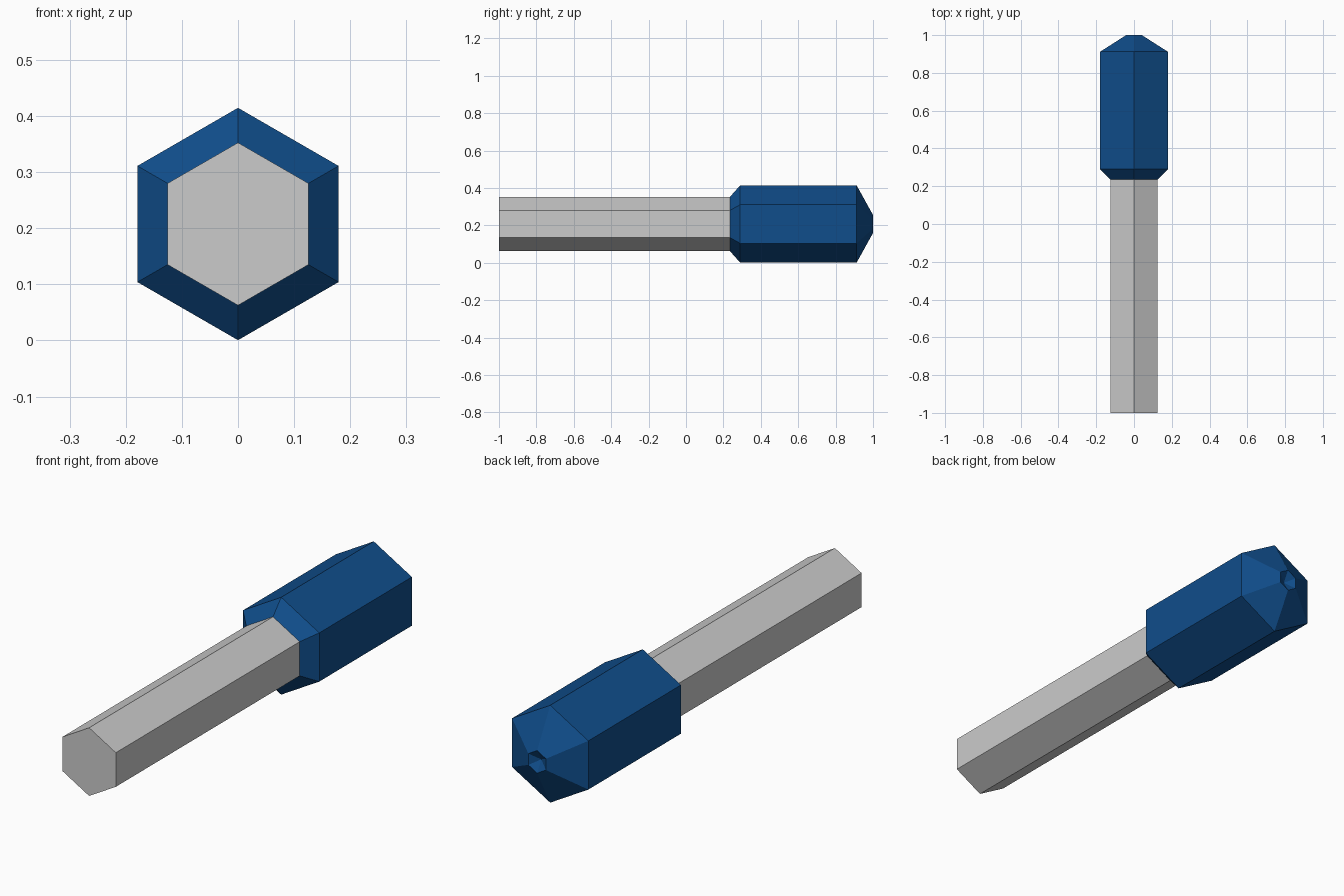
import bpy, bmesh, math

if "Cube" in bpy.data.objects:
    bpy.data.objects.remove(bpy.data.objects["Cube"])

CZ = 0.2075  # height of the long axis

def material(name, rgb):
    m = bpy.data.materials.new(name)
    m.diffuse_color = (*rgb, 1)
    m.use_nodes = True
    m.node_tree.nodes["Principled BSDF"].inputs["Base Color"].default_value = m.diffuse_color
    return m

def hex_lathe(name, profile, mat):
    """Six-sided solid along y from (y, radius) stations; radius 0 makes a point."""
    bm = bmesh.new()
    rings = []
    for y, r in profile:
        n = 6 if r else 1
        rings.append([bm.verts.new((r * math.sin(i * math.pi / 3), y,
                                    CZ + r * math.cos(i * math.pi / 3))) for i in range(n)])
    for a, b in zip(rings, rings[1:]):
        for i in range(6):
            j = (i + 1) % 6
            if len(b) == 1:
                bm.faces.new((a[i], a[j], b[0]))
            else:
                bm.faces.new((a[i], a[j], b[j], b[i]))
    for ring in (rings[0], rings[-1]):
        if len(ring) == 6:
            bm.faces.new(ring)
    bmesh.ops.recalc_face_normals(bm, faces=bm.faces)
    me = bpy.data.meshes.new(name)
    bm.to_mesh(me)
    bm.free()
    me.materials.append(mat)
    ob = bpy.data.objects.new(name, me)
    bpy.context.collection.objects.link(ob)

grey = material("light grey metal", (0.60, 0.60, 0.60))
blue = material("dark blue grip", (0.005, 0.075, 0.26))

# Straight hexagonal rod
hex_lathe("shaft", [(-1, 0.145), (0.24, 0.145)], grey)
# Chamfered grip with a shallow dent in its end
hex_lathe("handle", [(0.235, 0.145), (0.29, 0.207), (0.912, 0.207),
                     (1.0, 0.048), (0.972, 0)], blue)
